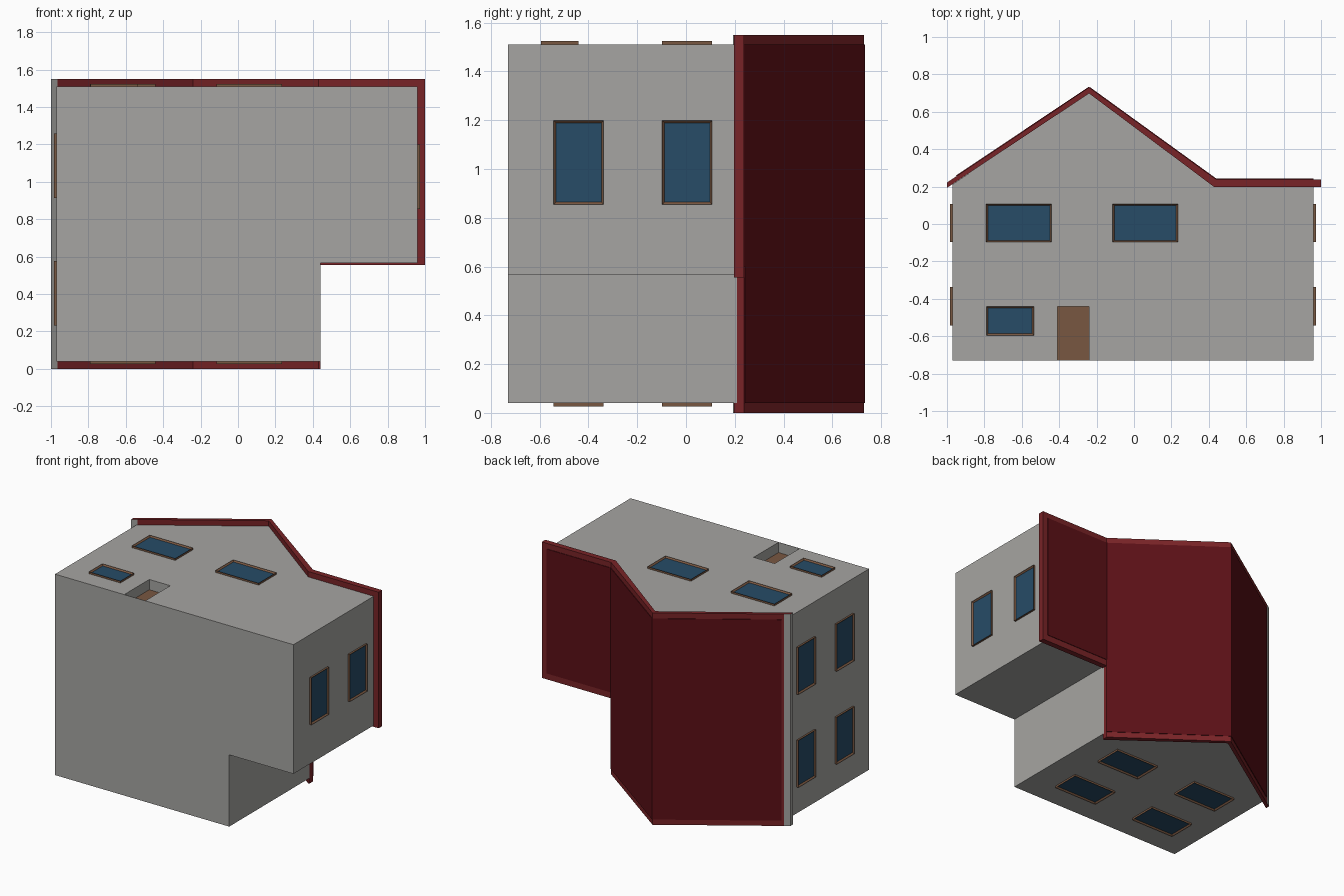
import bpy, bmesh
from mathutils import Vector, Matrix

if "Cube" in bpy.data.objects:
    bpy.data.objects.remove(bpy.data.objects["Cube"])


def material(name, rgb):
    m = bpy.data.materials.new(name)
    m.diffuse_color = (*rgb, 1)
    m.use_nodes = True
    m.node_tree.nodes["Principled BSDF"].inputs["Base Color"].default_value = m.diffuse_color
    return m


WALL = material("wall grey", (0.38, 0.375, 0.36))
TRIM = material("trim red", (0.19, 0.017, 0.02))
ROOF = material("roof dark red", (0.105, 0.005, 0.008))
GLASS = material("glass blue", (0.02, 0.072, 0.135))
WOOD = material("wood brown", (0.19, 0.095, 0.053))


def finish(name, bm, mats):
    bmesh.ops.recalc_face_normals(bm, faces=bm.faces)
    me = bpy.data.meshes.new(name)
    bm.to_mesh(me)
    bm.free()
    for m in mats:
        me.materials.append(m)
    ob = bpy.data.objects.new(name, me)
    bpy.context.collection.objects.link(ob)
    return ob


def prism(name, pts, z0, z1, mats, rule=None):
    """Extrude an xy outline from z0 to z1; rule picks the material of a face."""
    bm = bmesh.new()
    f = bm.faces.new([bm.verts.new((x, y, z0)) for x, y in pts])
    r = bmesh.ops.extrude_face_region(bm, geom=[f])
    verts = [g for g in r["geom"] if isinstance(g, bmesh.types.BMVert)]
    bmesh.ops.translate(bm, verts=verts, vec=(0, 0, z1 - z0))
    bmesh.ops.recalc_face_normals(bm, faces=bm.faces)
    if rule:
        for f in bm.faces:
            f.material_index = rule(f)
    return finish(name, bm, mats)


def rect(x0, y0, x1, y1):
    return [(x0, y0), (x1, y0), (x1, y1), (x0, y1)]


# walls: gabled main block and flat-roofed wing
walls = prism("main_walls", [(-0.97, -0.73), (0.44, -0.73), (0.44, 0.21),
                             (-0.24, 0.705), (-0.97, 0.212)], 0.04, 1.51, [WALL])
prism("wing_walls", rect(0.44, -0.73, 0.96, 0.21), 0.565, 1.51, [WALL])

# door set back in a niche
cutter = prism("door_cutter", rect(-0.41, -0.727, -0.24, -0.44), 1.43, 1.6, [WALL])
cutter.hide_render = True
cutter.hide_viewport = True
cut = walls.modifiers.new("door_niche", "BOOLEAN")
cut.operation = "DIFFERENCE"
cut.solver = "EXACT"
cut.object = cutter
prism("door", rect(-0.41, -0.727, -0.24, -0.44), 1.425, 1.435, [WOOD])


# roof slabs; the left eave edge and soffit are wall coloured
def eave_rule(f):
    return int(f.calc_center_median().x < -0.97 and abs(f.normal.z) < 0.5)


SLOPE_L = (0.73 - 0.222) / 0.76
prism("main_roof_slab", [(-1, 0.193), (-0.965, 0.217), (-0.24, 0.698), (0.43, 0.197),
                         (0.44, 0.197), (0.44, 0.238), (-0.24, 0.73),
                         (-0.965, 0.222 + 0.035 * SLOPE_L), (-1, 0.222)],
      0, 1.55, [TRIM, WALL], eave_rule)
prism("wing_roof_slab", rect(0.44, 0.197, 1, 0.238), 0.555, 1.55, [TRIM])


# dark roof fields laid on the slabs inside the trim border
def roof_field(name, a, b, z0, z1):
    a, b = Vector(a), Vector(b)
    d = (b - a).normalized()
    n = Vector((-d.y, d.x)) * 0.004
    prism(name, [a, b, b + n, a + n], z0, z1, [ROOF])


roof_field("left_roof_field", (-0.95, 0.222 + 0.05 * SLOPE_L), (-0.24, 0.73), 0.04, 1.51)
roof_field("right_roof_field", (-0.24, 0.73), (0.44, 0.238), 0.04, 1.51)
roof_field("wing_roof_field", (0.44, 0.238), (0.96, 0.238), 0.6, 1.51)


# windows: raised frame with sunken glass, u runs along the width
def window(name, centre, normal, u, width, height):
    n, u = Vector(normal), Vector(u)
    v = n.cross(u)
    mat = Matrix((u, v, n)).transposed().to_4x4()
    mat.translation = Vector(centre)
    t = 0.014
    bm = bmesh.new()
    bmesh.ops.create_cube(bm, size=1)
    bmesh.ops.scale(bm, vec=(width, height, t + 0.01), verts=bm.verts)
    bmesh.ops.translate(bm, vec=(0, 0, (t - 0.01) / 2), verts=bm.verts)
    top = max(bm.faces, key=lambda f: f.calc_center_median().z)
    bmesh.ops.inset_region(bm, faces=[top], thickness=0.014)
    bmesh.ops.translate(bm, vec=(0, 0, -0.010), verts=top.verts)
    top.material_index = 1
    bm.transform(mat)
    finish(name, bm, [WOOD, GLASS])


X, Y, Z = Vector((1, 0, 0)), Vector((0, 1, 0)), Vector((0, 0, 1))
LOW, HIGH = -0.44, 0.005
for x in (-0.615, 0.06):
    window("facade_window", (x, HIGH, 1.51), Z, X, 0.35, 0.205)
    for y in (LOW, HIGH):
        window("rear_window", (x, y, 0.04), -Z, X, 0.35, 0.205)
window("small_facade_window", (-0.662, -0.518, 1.51), Z, X, 0.255, 0.155)
for y in (LOW, HIGH):
    window("right_window", (0.96, y, 1.027), X, Y, 0.205, 0.345)
    for z in (0.405, 1.085):
        window("left_window", (-0.97, y, z), -X, Y, 0.205, 0.345)
